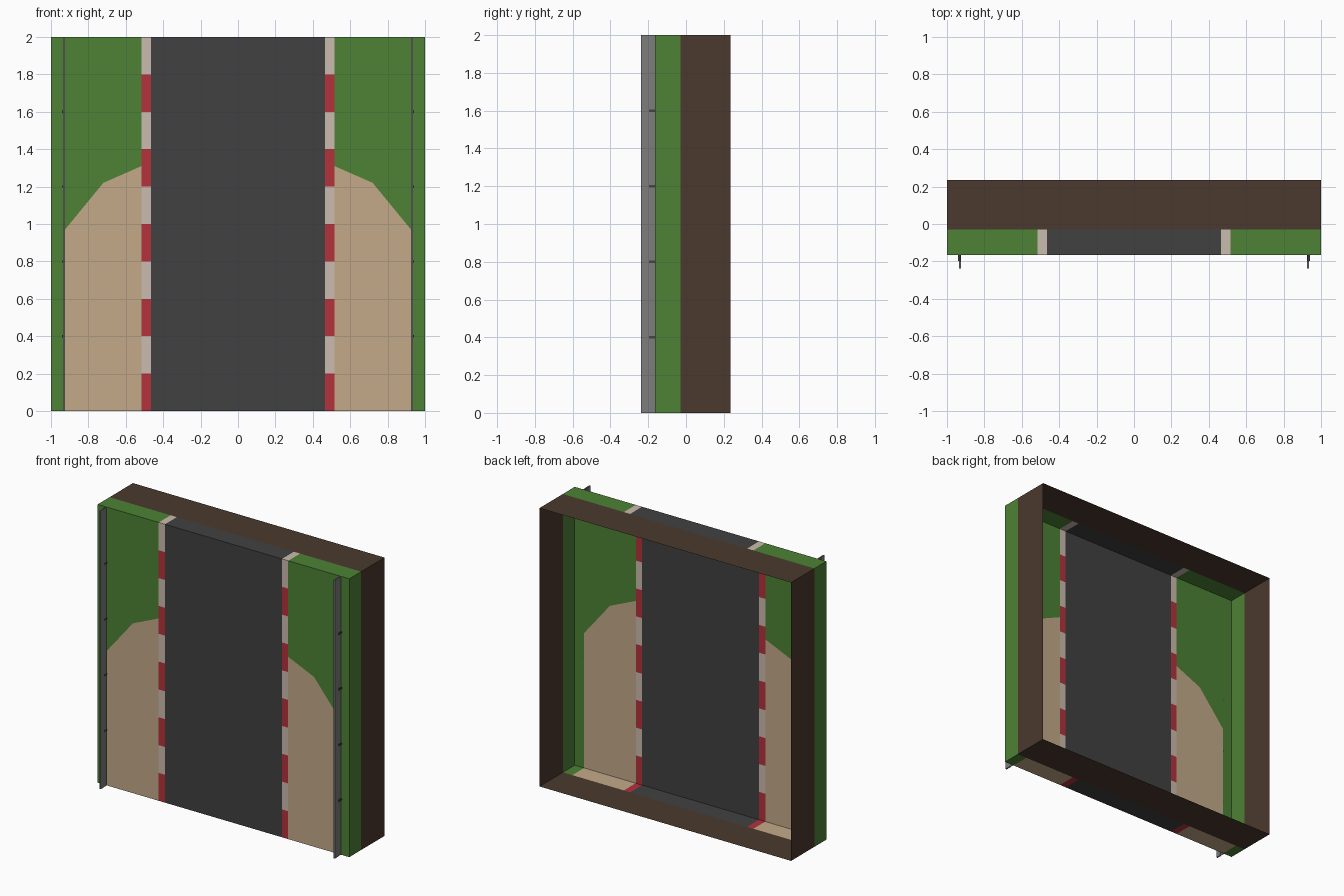
import bpy

if "Cube" in bpy.data.objects:
    bpy.data.objects.remove(bpy.data.objects["Cube"])

FRONT, SEAM, BACK = -0.165, -0.03, 0.235


def material(name, rgb):
    m = bpy.data.materials.new(name)
    m.diffuse_color = (*rgb, 1)
    m.use_nodes = True
    m.node_tree.nodes["Principled BSDF"].inputs["Base Color"].default_value = m.diffuse_color
    return m


GRASS = material("grass green", (0.074, 0.223, 0.036))
EARTH = material("earth brown", (0.070, 0.041, 0.026))
TARMAC = material("tarmac grey", (0.053, 0.053, 0.053))
SAND = material("sand", (0.546, 0.402, 0.250))
RED = material("kerb red", (0.456, 0.032, 0.045))
WHITE = material("kerb white", (0.597, 0.497, 0.429))
STEEL = material("rail steel", (0.205, 0.205, 0.205))
DARK = material("post grey", (0.06, 0.06, 0.06))


def make(name, verts, faces, mat):
    me = bpy.data.meshes.new(name)
    me.from_pydata(verts, [], faces)
    me.materials.append(mat)
    ob = bpy.data.objects.new(name, me)
    bpy.context.collection.objects.link(ob)
    return ob


def mirror(ob):
    mod = ob.modifiers.new("mirror", 'MIRROR')
    mod.use_axis[0] = True
    mod.use_mirror_merge = False


def on_border(a, b):
    return (a[0] == b[0] and abs(a[0]) == 1) or (a[1] == b[1] and a[1] in (0, 2))


def panel(name, pts, mat, both=True):
    """Flat surface patch, folded back along the border of the tile."""
    n = len(pts)
    verts = [(x, FRONT, z) for x, z in pts] + [(x, SEAM, z) for x, z in pts]
    faces = [tuple(range(n))]
    for i in range(n):
        j = (i + 1) % n
        if on_border(pts[i], pts[j]):
            faces.append((i, i + n, j + n, j))
    ob = make(name, verts, faces, mat)
    if both:
        mirror(ob)


def box(name, x0, x1, y0, y1, z0, z1, mat):
    v = [(x, y, z) for x in (x0, x1) for y in (y0, y1) for z in (z0, z1)]
    f = [(0, 1, 3, 2), (4, 6, 7, 5), (0, 4, 5, 1), (2, 3, 7, 6), (0, 2, 6, 4), (1, 5, 7, 3)]
    mirror(make(name, v, f, mat))


# Road surface
K0, K1, S = 0.465, 0.515, 0.925
panel("road", [(-K0, 0), (K0, 0), (K0, 2), (-K0, 2)], TARMAC, both=False)

# Striped kerbs
for i in range(10):
    z0, z1 = i / 5, (i + 1) / 5
    panel(f"kerb_{i}", [(K0, z0), (K1, z0), (K1, z1), (K0, z1)], WHITE if i % 2 else RED)

# Sand run-off and the grass around it
curve = [(S, 0.97), (0.72, 1.22), (K1, 1.31)]
panel("sand_trap", [(K1, 0), (S, 0)] + curve, SAND)
panel("grass", [(S, 0), (1, 0), (1, 2), (K1, 2)] + curve[::-1], GRASS)

# Earth skirt, open at the back
c = [(-1, 0), (1, 0), (1, 2), (-1, 2)]
make("earth_skirt", [(x, SEAM, z) for x, z in c] + [(x, BACK, z) for x, z in c],
     [(i, i + 4, (i + 1) % 4 + 4, (i + 1) % 4) for i in range(4)], EARTH)

# Guard rails: two beams with small posts on the outer side
box("upper_rail", 0.926, 0.936, -0.237, -0.197, 0, 2, STEEL)
box("lower_rail", 0.928, 0.934, -0.195, FRONT, 0, 2, STEEL)
for i in range(1, 5):
    box(f"rail_post_{i}", 0.926, 0.941, -0.197, FRONT, 0.4 * i - 0.006, 0.4 * i + 0.006, DARK)
